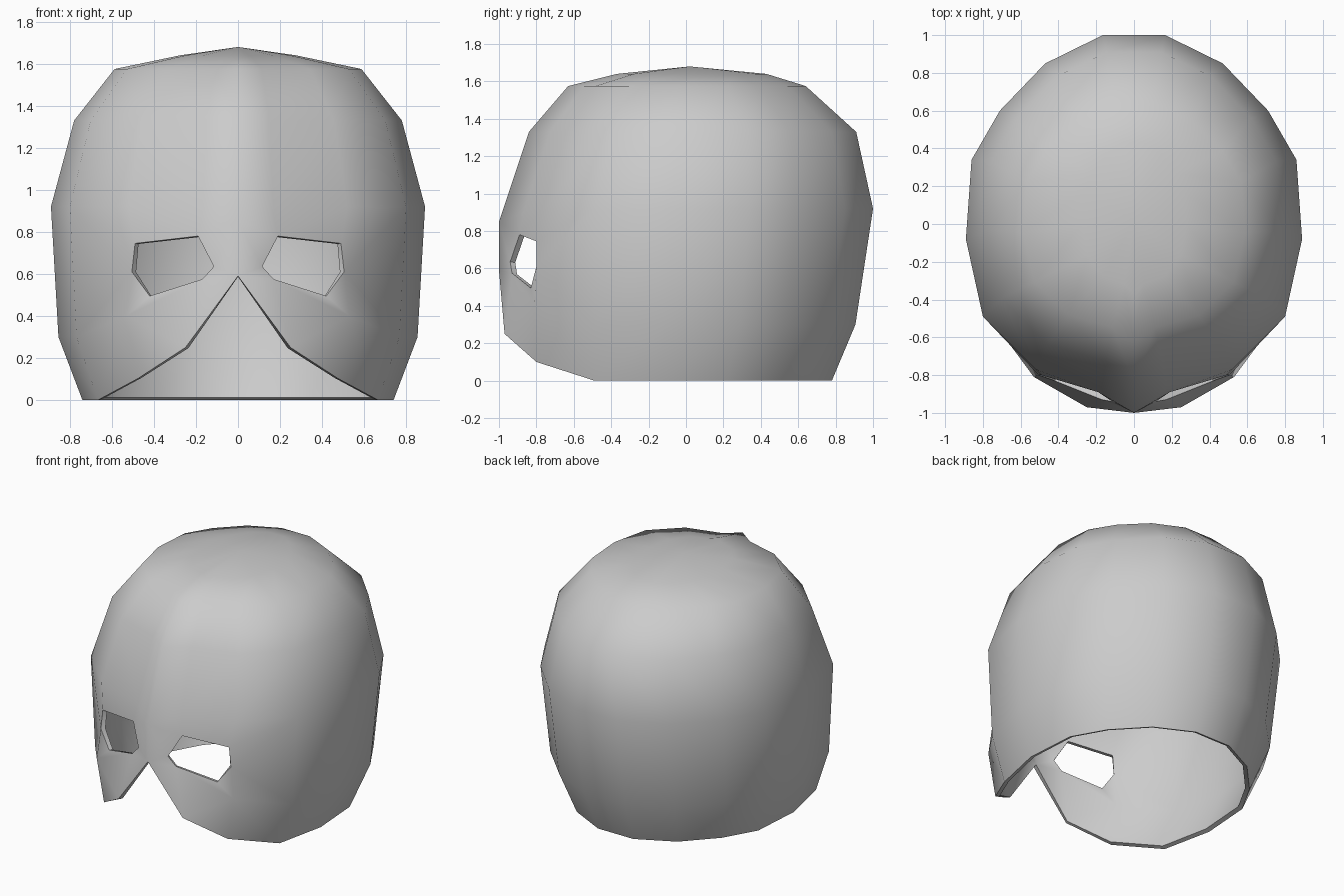
import bpy, bmesh, math

cube = bpy.data.objects.get("Cube")
if cube:
    bpy.data.objects.remove(cube, do_unlink=True)

# Half outline at the widest level, from front centre round to back centre
outline = [(0, -1), (0.17, -0.87), (0.52, -0.77), (0.80, -0.49), (0.89, -0.08),
           (0.86, 0.34), (0.71, 0.60), (0.47, 0.85), (0.165, 1), (0, 1)]
SIDE = 3  # first column behind the face

# Levels: height, x scale, y scale, y shift
levels = [(0, 0.832, 0.852, -0.072), (0.30, 0.96, 0.936, -0.03), (0.92, 1, 1, 0),
          (1.33, 0.876, 0.875, 0.035), (1.575, 0.66, 0.635, 0.005),
          (1.64, 0.31, 0.40, 0.03)]
BROW = 2  # the face is open below this level

bm = bmesh.new()

# Skull: lofted rings, closed by a fan on top
rings = []
for i, (z, sx, sy, shift) in enumerate(levels):
    start = SIDE if i < BROW else 0
    rings.append({c: bm.verts.new((x * sx, y * sy + shift, z))
                  for c, (x, y) in enumerate(outline) if c >= start})
for low, high in zip(rings, rings[1:]):
    for c in low:
        if c + 1 in low:
            bm.faces.new((low[c], low[c + 1], high[c + 1], high[c]))
crown = bm.verts.new((0, 0.02, 1.68))
for c in range(len(outline) - 1):
    bm.faces.new((rings[-1][c], rings[-1][c + 1], crown))

# Face: brow, eye opening, cheek and lower edge
p = {"bridge": rings[BROW][0], "brow_in": rings[BROW][1], "brow_out": rings[BROW][2],
     "temple": rings[BROW][SIDE], "jaw_side": rings[1][SIDE], "jaw_low": rings[0][SIDE]}
p["bridge"].co.z = 0.85
p["brow_in"].co.z = 0.90
points = {
    "nose": (0, -1, 0.59),
    "eye_top_in": (0.19, -0.89, 0.78), "eye_top_out": (0.49, -0.80, 0.745),
    "eye_out": (0.505, -0.80, 0.61), "eye_low_out": (0.42, -0.83, 0.495),
    "eye_low_in": (0.17, -0.93, 0.575), "eye_in": (0.115, -0.94, 0.635),
    "cheek": (0.53, -0.81, 0.40),
    "tip": (0.25, -0.97, 0.25), "edge": (0.48, -0.80, 0.10),
}
for name, co in points.items():
    p[name] = bm.verts.new(co)
for names in ("bridge eye_in eye_top_in brow_in", "bridge nose eye_in",
              "nose eye_low_in eye_in", "nose tip eye_low_in",
              "eye_low_in tip cheek eye_low_out", "tip edge cheek",
              "eye_low_out cheek eye_out", "eye_top_in eye_top_out brow_out brow_in",
              "eye_top_out eye_out temple brow_out", "eye_out cheek jaw_side temple",
              "cheek edge jaw_low jaw_side"):
    bm.faces.new([p[n] for n in names.split()])

mesh = bpy.data.meshes.new("cowl")
bm.to_mesh(mesh)
bm.free()
cowl = bpy.data.objects.new("cowl", mesh)
bpy.context.collection.objects.link(cowl)

# Material
mat = bpy.data.materials.new("plain grey")
mat.use_nodes = True
grey = (0.6, 0.6, 0.6, 1)
mat.diffuse_color = grey
for node in mat.node_tree.nodes:
    if node.type == 'BSDF_PRINCIPLED':
        node.inputs["Base Color"].default_value = grey
mesh.materials.append(mat)

# Mirror to a full shell, then thicken inwards
mirror = cowl.modifiers.new("mirror", 'MIRROR')
mirror.use_clip = True
solid = cowl.modifiers.new("thickness", 'SOLIDIFY')
solid.thickness = 0.03
solid.offset = -1

bpy.ops.object.select_all(action='DESELECT')
cowl.select_set(True)
bpy.context.view_layer.objects.active = cowl
bpy.ops.object.convert(target='MESH')
bpy.ops.object.shade_smooth_by_angle(angle=math.radians(65))
